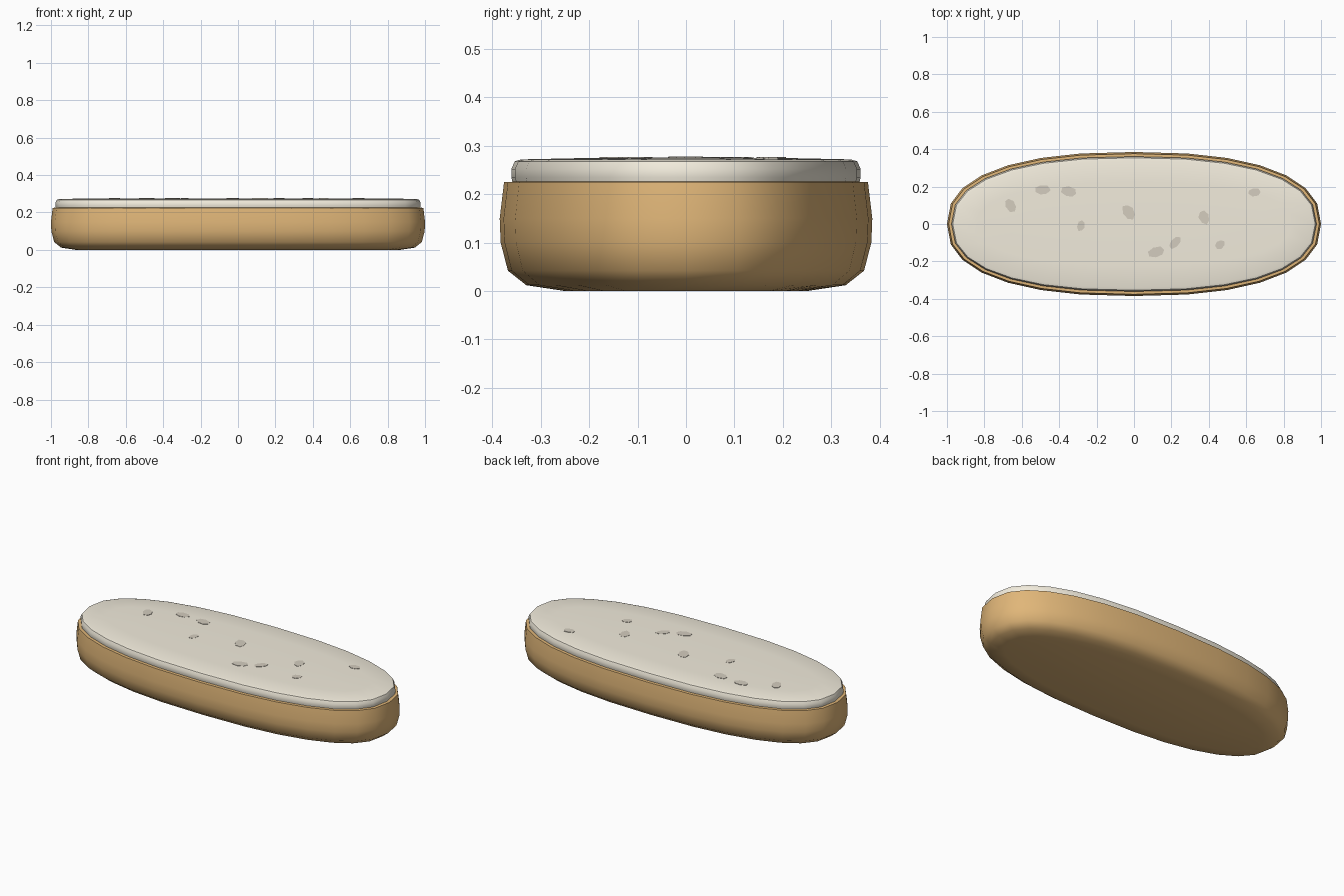
import bpy, bmesh, math, random

if "Cube" in bpy.data.objects:
    bpy.data.objects.remove(bpy.data.objects["Cube"])

random.seed(4)
SEG = 28          # sides of the oval outline
A, B = 1.0, 0.385  # half length, half width


def material(name, rgb):
    m = bpy.data.materials.new(name)
    m.diffuse_color = (*rgb, 1)
    m.use_nodes = True
    m.node_tree.nodes["Principled BSDF"].inputs["Base Color"].default_value = m.diffuse_color
    return m


def finish(name, bm, mat, angle):
    bmesh.ops.recalc_face_normals(bm, faces=bm.faces)
    me = bpy.data.meshes.new(name)
    bm.to_mesh(me)
    bm.free()
    ob = bpy.data.objects.new(name, me)
    bpy.context.collection.objects.link(ob)
    me.materials.append(mat)
    bpy.ops.object.select_all(action='DESELECT')
    ob.select_set(True)
    bpy.context.view_layer.objects.active = ob
    bpy.ops.object.shade_smooth_by_angle(angle=math.radians(angle))
    return ob


def oval_point(t, inset):
    # rounded oval (superellipse) inset from the full outline
    c, s = math.cos(t), math.sin(t)
    p = 2 / 2.4
    return (math.copysign(abs(c) ** p, c) * (A - inset),
            math.copysign(abs(s) ** p, s) * (B - inset))


def oval_loft(name, profile, mat):
    # profile: (inset, height) from bottom to top
    bm = bmesh.new()
    rings = []
    for inset, z in profile:
        rings.append([bm.verts.new((*oval_point(2 * math.pi * i / SEG, inset), z))
                      for i in range(SEG)])
    for lo, hi in zip(rings, rings[1:]):
        for i in range(SEG):
            j = (i + 1) % SEG
            bm.faces.new((lo[i], lo[j], hi[j], hi[i]))
    bm.faces.new(rings[0][::-1])
    bm.faces.new(rings[-1])
    return finish(name, bm, mat, 50)


crust = material("crust", (0.75, 0.47, 0.19))
cream = material("cream", (0.89, 0.84, 0.72))
flake = material("flake", (0.66, 0.61, 0.52))

# Baked base with rounded underside
oval_loft("pastry_base", [(0.135, 0.0), (0.055, 0.012), (0.017, 0.042),
                          (0.002, 0.10), (0.0, 0.15), (0.009, 0.225),
                          (0.03, 0.226)], crust)

# Icing layer, gently domed
oval_loft("icing_top", [(0.032, 0.205), (0.024, 0.235), (0.024, 0.252),
                        (0.031, 0.268), (0.045, 0.272), (0.16, 0.2745),
                        (0.30, 0.276)], cream)

# Scattered flakes: x, y, length, width, turn in degrees
flakes = [(-.66, .10, .085, .055, -55), (-.49, .182, .085, .055, 0),
          (-.348, .172, .085, .055, -15), (-.283, -.01, .06, .04, 80),
          (-.027, .063, .09, .06, -60), (.12, -.15, .09, .055, 15),
          (.22, -.10, .08, .05, 45), (.375, .035, .08, .055, -70),
          (.46, -.11, .06, .045, 35), (.642, .17, .07, .045, 0)]
for n, (x, y, l, w, deg) in enumerate(flakes):
    bm = bmesh.new()
    top, bottom = [], []
    r = math.radians(deg)
    for i in range(7):
        t = 2 * math.pi * i / 7
        k = random.uniform(0.88, 1.1)
        u, v = l / 2 * k * math.cos(t), w / 2 * k * math.sin(t)
        px = x + u * math.cos(r) - v * math.sin(r)
        py = y + u * math.sin(r) + v * math.cos(r)
        z = 0.2775 - 0.025 * py * py
        top.append(bm.verts.new((px, py, z)))
        bottom.append(bm.verts.new((px, py, 0.270)))
    bm.faces.new(top)
    bm.faces.new(bottom[::-1])
    for i in range(7):
        j = (i + 1) % 7
        bm.faces.new((bottom[i], bottom[j], top[j], top[i]))
    finish(f"flake_{n + 1}", bm, flake, 30)
